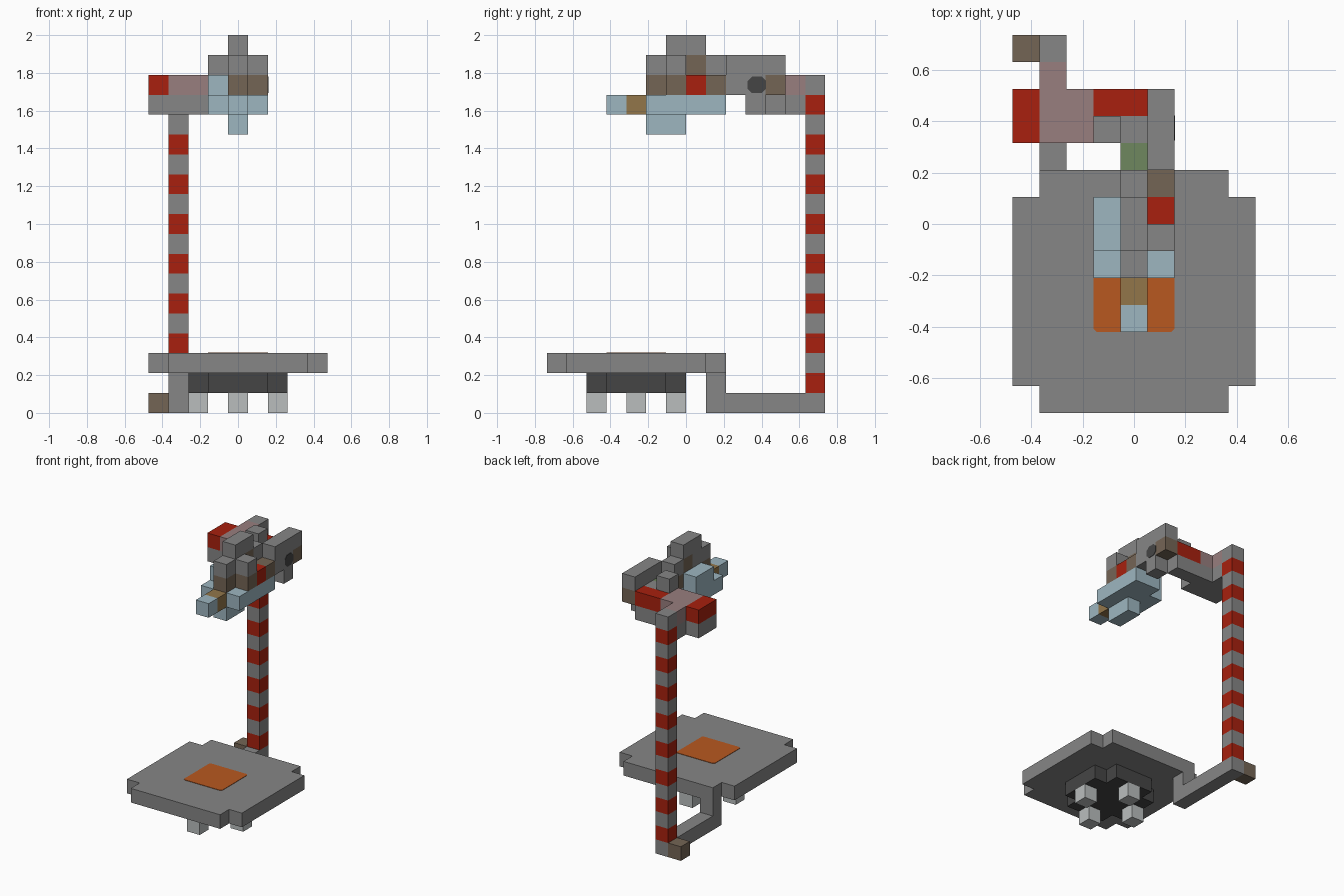
import bpy
import bmesh
import math
from mathutils import Vector

if "Cube" in bpy.data.objects:
    bpy.data.objects.remove(bpy.data.objects["Cube"], do_unlink=True)

U = 2 / 19                                # edge of one cube cell
ORIGIN = Vector((-4.5, -7, 0))            # grid corner, in cells


def linear(c):
    return c / 12.92 if c <= 0.04045 else ((c + 0.055) / 1.055) ** 2.4


def material(name, code):
    rgb = [linear(int(code[n:n + 2], 16) / 255) for n in (0, 2, 4)]
    mat = bpy.data.materials.new(name)
    mat.use_nodes = True
    mat.diffuse_color = (*rgb, 1)
    mat.node_tree.nodes["Principled BSDF"].inputs["Base Color"].default_value = (*rgb, 1)
    return mat


COLOURS = {name: material(name.replace("_", " "), code) for name, code in {
    "grey": "868686", "red": "a8200e", "pale_blue": "9db6c0", "brown": "746555",
    "gold": "92764a", "charcoal": "454545", "silver": "babebe",
    "orange": "b85820", "green": "6e875f", "dusty_pink": "987e7e"}.items()}
NAMES = list(COLOURS)

cells = {}                                # cell -> (part, colour)


def fill(part, colour, xs, ys, zs, cut_corners=False):
    """Fill an inclusive range of cells; an int stands for a single layer."""
    (x0, x1), (y0, y1), (z0, z1) = [(r, r) if isinstance(r, int) else r for r in (xs, ys, zs)]
    for x in range(x0, x1 + 1):
        for y in range(y0, y1 + 1):
            if cut_corners and x in (x0, x1) and y in (y0, y1):
                continue
            for z in range(z0, z1 + 1):
                cells[x, y, z] = (part, colour)


# Stand: plate, pedestal and four feet
fill("stand_plate", "grey", (0, 8), (0, 8), 2, True)
fill("stand_pedestal", "charcoal", (2, 6), (2, 6), 1, True)
for x, y in ((4, 2), (2, 4), (6, 4), (4, 6)):
    fill("stand_feet", "silver", x, y, 0)

# Bracket under the plate, leading to the striped rod
fill("rod_bracket", "grey", 1, (8, 13), 0)
fill("rod_bracket", "grey", 1, 8, 1)
fill("bracket_knob", "brown", 0, 13, 0)
for z in range(1, 17):
    fill("striped_rod", "red" if z % 2 else "grey", 1, 13, z)

# Rear frame joining the rod to the body
fill("rear_frame", "grey", (0, 2), (10, 11), 15)
fill("rear_frame", "grey", 1, 12, 15)
fill("rear_frame", "grey", (3, 4), 11, 15)
fill("rear_frame", "dusty_pink", (1, 2), (10, 11), 16)
fill("rear_frame", "dusty_pink", 1, 12, 16)
fill("rear_frame", "red", 0, (10, 11), 16)
fill("rear_frame", "red", (3, 4), 11, 16)
fill("rear_frame", "grey", (3, 4), 10, 16)
fill("rear_block", "grey", 3, 10, 17)
fill("neck_link", "green", 4, 9, 16)

# Left arm with its drop and brown end
fill("left_arm", "grey", 5, (9, 11), (16, 17))
fill("left_arm", "brown", 5, 11, 16)
fill("left_arm", "grey", 5, 10, 15)

# Body core with crest
fill("body_core", "brown", 4, (5, 8), 16)
fill("body_core", "grey", 4, (5, 8), 17)
fill("body_core", "brown", 4, 7, 17)
fill("body_crest", "grey", 4, (6, 7), 18)

# Left flank
fill("left_flank", "brown", 5, 6, 16)
fill("left_flank", "grey", 5, 6, 17)
fill("left_flank", "red", 5, 7, 16)
fill("left_flank", "brown", 5, 8, 16)

# Pale lower hull, right flank, keel and nose
fill("lower_hull", "pale_blue", (4, 5), (5, 8), 15)
fill("lower_hull", "pale_blue", 3, (5, 7), 15)
fill("right_flank", "pale_blue", 3, (6, 7), 16)
fill("keel", "pale_blue", 4, (5, 6), 14)
fill("nose", "gold", 4, 4, 15)
fill("nose", "pale_blue", 4, 3, 15)


def finish(bm, name, colours):
    mesh = bpy.data.meshes.new(name)
    bm.to_mesh(mesh)
    bm.free()
    for colour in colours:
        mesh.materials.append(COLOURS[colour])
    obj = bpy.data.objects.new(name, mesh)
    bpy.context.collection.objects.link(obj)
    return obj


def build_part(part):
    """Make the exposed cell faces of a part and merge the flat ones."""
    bm = bmesh.new()
    own = {c: col for c, (p, col) in cells.items() if p == part}
    colours = sorted(set(own.values()), key=NAMES.index)
    for cell, colour in own.items():
        for axis in range(3):
            for side in (-1, 1):
                normal = Vector([side if a == axis else 0 for a in range(3)])
                if tuple(int(c + n) for c, n in zip(cell, normal)) in cells:
                    continue
                u = Vector([1 if a == (axis + 1) % 3 else 0 for a in range(3)])
                v = normal.cross(u)
                mid = Vector(cell) + Vector((0.5, 0.5, 0.5)) + normal / 2 + ORIGIN
                ring = [mid + (u * a + v * b) / 2
                        for a, b in ((-1, -1), (1, -1), (1, 1), (-1, 1))]
                face = bm.faces.new([bm.verts.new(p * U) for p in ring])
                face.material_index = colours.index(colour)
    bmesh.ops.remove_doubles(bm, verts=bm.verts[:], dist=U / 100)
    bmesh.ops.dissolve_limit(bm, angle_limit=math.radians(1), verts=bm.verts[:],
                             edges=bm.edges[:], delimit={"MATERIAL"})
    finish(bm, part, colours)


for part in dict.fromkeys(p for p, _ in cells.values()):
    build_part(part)


def thin_plate(name, colour, centre, size, axis, corner):
    """Thin painted plate with its upright edges chamfered."""
    bm = bmesh.new()
    bmesh.ops.create_cube(bm, size=1)
    for v in bm.verts:
        v.co = Vector([a * b for a, b in zip(v.co, size)])
    edges = [e for e in bm.edges
             if abs(e.verts[0].co[axis] - e.verts[1].co[axis]) > size[axis] / 2]
    bmesh.ops.bevel(bm, geom=edges, offset=corner, segments=1, affect="EDGES")
    finish(bm, name, [colour]).location = centre


# Painted square on the stand and dark port on the left arm
thin_plate("plate_patch", "orange", (0, -2.5 * U, 3 * U), (3 * U, 3 * U, 0.006), 2, 0.012)
thin_plate("arm_port", "charcoal", (1.5 * U, 0.375, 16.5 * U), (0.006, 0.098, 0.088), 0, 0.024)
